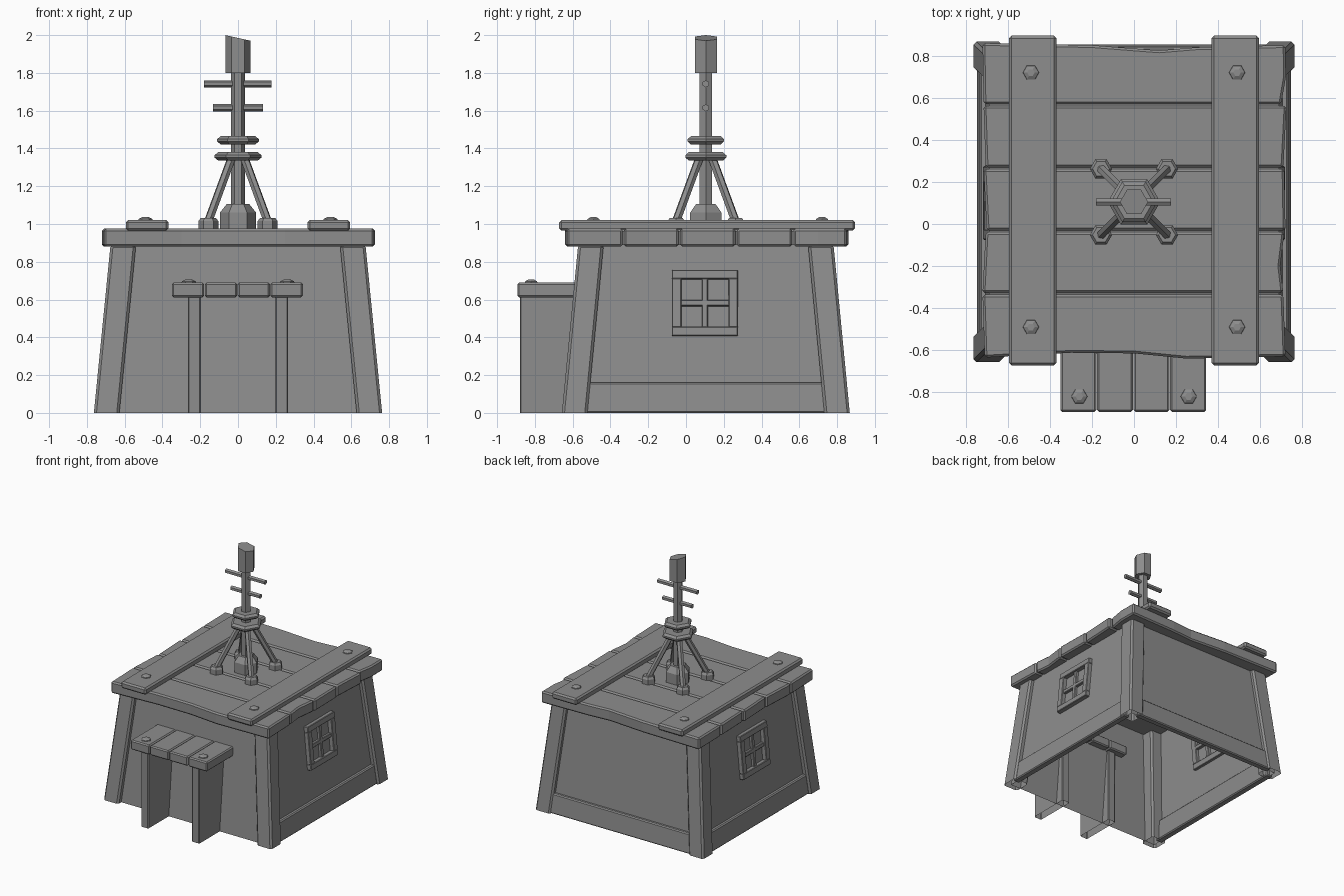
import bpy, bmesh, math
from mathutils import Vector, Matrix

cube = bpy.data.objects.get("Cube")
if cube:
    bpy.data.objects.remove(cube, do_unlink=True)

grey = bpy.data.materials.new("plain grey")
grey.use_nodes = True
grey.diffuse_color = (0.27, 0.27, 0.27, 1)
grey.node_tree.nodes["Principled BSDF"].inputs["Base Color"].default_value = grey.diffuse_color

CY = 0.105  # centre of the hut along y


def finish(name, bm, bevel=0):
    bmesh.ops.recalc_face_normals(bm, faces=bm.faces)
    mesh = bpy.data.meshes.new(name)
    bm.to_mesh(mesh)
    bm.free()
    mesh.materials.append(grey)
    ob = bpy.data.objects.new(name, mesh)
    bpy.context.collection.objects.link(ob)
    if bevel:
        mod = ob.modifiers.new("bevel", 'BEVEL')
        mod.width = bevel
        mod.segments = 1
    return ob


def loft(name, low, high, z0, z1, bevel=0, bottom=True, top=True):
    """Solid between two outlines of equal point count."""
    bm = bmesh.new()
    a = [bm.verts.new((x, y, z0)) for x, y in low]
    b = [bm.verts.new((x, y, z1)) for x, y in high]
    n = len(a)
    for i in range(n):
        j = (i + 1) % n
        bm.faces.new((a[i], a[j], b[j], b[i]))
    if bottom:
        bm.faces.new(a[::-1])
    if top:
        bm.faces.new(b)
    return finish(name, bm, bevel)


def rect(x0, x1, y0, y1):
    return [(x0, y0), (x1, y0), (x1, y1), (x0, y1)]


def box(name, x0, x1, y0, y1, z0, z1, bevel=0):
    r = rect(x0, x1, y0, y1)
    return loft(name, r, r, z0, z1, bevel)


def hexagon(r, x=0, y=0, turn=0):
    return [(x + r * math.cos(turn + i * math.pi / 3),
             y + r * math.sin(turn + i * math.pi / 3)) for i in range(6)]


def lathe(name, rings, x=0, y=CY):
    """Stack of hexagonal rings given as (radius, height)."""
    bm = bmesh.new()
    loops = [[bm.verts.new((px, py, z)) for px, py in hexagon(r, x, y)] for r, z in rings]
    for a, b in zip(loops, loops[1:]):
        for i in range(6):
            j = (i + 1) % 6
            bm.faces.new((a[i], a[j], b[j], b[i]))
    bm.faces.new(loops[0][::-1])
    bm.faces.new(loops[-1])
    return finish(name, bm)


def rod(name, start, end, r):
    start, end = Vector(start), Vector(end)
    d = end - start
    place = Matrix.Translation((start + end) / 2) @ d.to_track_quat('Z', 'Y').to_matrix().to_4x4()
    bm = bmesh.new()
    bmesh.ops.create_cone(bm, cap_ends=True, segments=6, radius1=r, radius2=r,
                          depth=d.length, matrix=place)
    return finish(name, bm)


def bolt(name, x, y, z):
    lathe(name, [(0.04, z - 0.005), (0.037, z + 0.006), (0.018, z + 0.016)], x, y)


# Sloping walls, open underneath
loft("walls", rect(-0.72, 0.72, -0.615, 0.83), rect(-0.637, 0.637, -0.533, 0.745),
     0, 0.9, bottom=False, top=False)

# Leaning corner posts, open at the foot
for sx, side in ((-1, "right"), (1, "left")):
    for sy, end in ((-1, "front"), (1, "back")):
        def corner(outer_x, outer_y, size=0.135):
            xs = sorted((sx * outer_x, sx * (outer_x - size)))
            ys = sorted((CY + sy * outer_y, CY + sy * (outer_y - size)))
            return rect(*xs, *ys)
        loft(f"{end}_{side}_post", corner(0.763, 0.762), corner(0.675, 0.676),
             0, 0.89, 0.014, bottom=False)

# Base boards at the sides and back
for s, side in ((-1, "right"), (1, "left")):
    loft(f"{side}_base_board",
         rect(*sorted((s * 0.69, s * 0.747)), -0.56, 0.77),
         rect(*sorted((s * 0.68, s * 0.732)), -0.56, 0.77), 0, 0.16, 0.008)
loft("back_base_board", rect(-0.66, 0.66, 0.80, 0.855), rect(-0.66, 0.66, 0.79, 0.84),
     0, 0.16, 0.008)

# Roof planks with uneven edges
planks = [
    [(-0.71, -0.635), (-0.3, -0.612), (0, -0.615), (0.25, -0.64), (0.72, -0.63),
     (0.71, -0.336), (-0.72, -0.336)],
    [(-0.72, -0.328), (0.71, -0.328), (0.695, -0.2), (0.715, -0.039), (-0.705, -0.039)],
    [(-0.70, -0.031), (0.72, -0.031), (0.715, 0.261), (-0.715, 0.261)],
    [(-0.705, 0.269), (0.71, 0.269), (0.725, 0.562), (-0.715, 0.562)],
    [(-0.715, 0.57), (0.70, 0.57), (0.722, 0.7), (0.72, 0.85), (0.3, 0.84), (0.12, 0.825),
     (-0.2, 0.85), (-0.72, 0.86)],
]
for i, outline in enumerate(planks):
    loft(f"roof_plank_{i + 1}", outline, outline, 0.88, 0.975, 0.011)
box("roof_core", -0.69, 0.69, -0.6, 0.81, 0.89, 0.962)

# Beams across the roof, with bolts
for s, side in ((-1, "right"), (1, "left")):
    x = s * 0.481
    box(f"{side}_roof_beam", x - 0.113, x + 0.113, -0.672, 0.895, 0.965, 1.02, 0.012)
    for y in (-0.49, 0.72):
        bolt(f"{side}_roof_bolt", s * 0.49, y, 1.02)

# Porch side panels and canopy
for s, side in ((-1, "right"), (1, "left")):
    r = rect(*sorted((s * 0.197, s * 0.265)), -0.88, -0.54)
    loft(f"porch_{side}_panel", r, r, 0, 0.62, 0.006, bottom=False)
    bolt(f"canopy_{side}_bolt", s * 0.26, -0.82, 0.69)
for i in range(4):
    x = -0.35 + i * 0.174
    box(f"canopy_plank_{i + 1}", x, x + 0.171, -0.893, -0.5, 0.612, 0.69, 0.009)

# Side windows, leaning with the wall
lean = math.atan(0.097)
for s, side in ((-1, "right"), (1, "left")):
    # name, y range, z range relative to the window centre, outward reach
    bars = [("frame_top", -0.175, 0.175, 0.127, 0.175, 0.035),
            ("frame_bottom", -0.175, 0.175, -0.175, -0.127, 0.035),
            ("frame_front", -0.175, -0.125, -0.13, 0.13, 0.035),
            ("frame_back", 0.125, 0.175, -0.13, 0.13, 0.035),
            ("upright_bar", -0.016, 0.016, -0.13, 0.13, 0.022),
            ("cross_bar", -0.13, 0.13, -0.016, 0.016, 0.022)]
    for name, y0, y1, z0, z1, reach in bars:
        ob = box(f"{side}_window_{name}", *sorted((-s * 0.025, s * reach)), y0, y1, z0, z1, 0.004)
        ob.location = (s * 0.666, 0.1, 0.58)
        ob.rotation_euler = (0, -s * lean, 0)

# Mast with base, rings and slanted cap
lathe("mast_base", [(0.096, 0.96), (0.096, 1.06), (0.06, 1.105)])
lathe("mast_pole", [(0.038, 1.09), (0.038, 1.82)])
for z, r in ((1.358, 0.125), (1.443, 0.111)):
    lathe("mast_ring", [(r - 0.02, z - 0.022), (r, z - 0.006), (r, z + 0.006), (r - 0.02, z + 0.022)])
cap = lathe("mast_cap", [(0.067, 1.8), (0.067, 1.985)])
for v in cap.data.vertices:
    if v.co.z > 1.9:
        v.co.z -= v.co.x * 0.224

# Mast cross bars
rod("upper_mast_bar", (-0.18, CY, 1.742), (0.177, CY, 1.742), 0.019)
rod("lower_mast_bar", (-0.132, CY, 1.615), (0.132, CY, 1.615), 0.019)

# Splayed mast legs on feet
for sx in (-1, 1):
    for sy in (-1, 1):
        x, y = sx * 0.157, CY + sy * 0.157
        lathe("mast_foot", [(0.053, 0.965), (0.053, 1.015), (0.04, 1.032)], x, y)
        rod("mast_leg", (x, y, 1.015), (sx * 0.03, CY + sy * 0.03, 1.36), 0.023)
